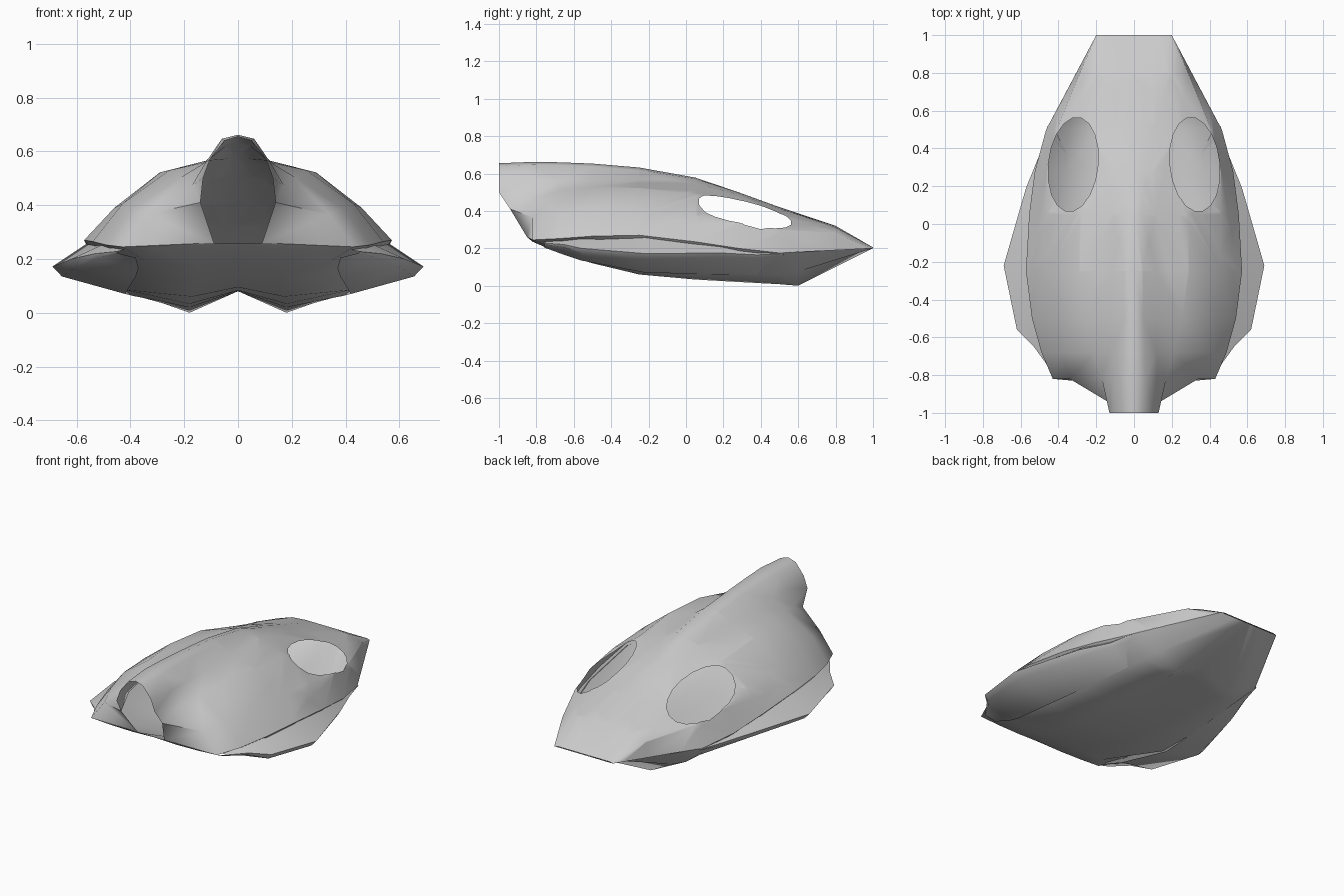
import bpy, bmesh
from math import sin, cos, pi, radians
from mathutils import Vector

if "Cube" in bpy.data.objects:
    bpy.data.objects.remove(bpy.data.objects["Cube"])


def loft(name, rows, flip=False, hole=None, angle=40):
    """Skin rows of right-half points, cut an optional hole, mirror to the left."""
    bm = bmesh.new()
    grid = [[bm.verts.new(p) for p in row] for row in rows]
    for a, b in zip(grid, grid[1:]):
        for j in range(len(a) - 1):
            f = [a[j], a[j + 1], b[j + 1], b[j]]
            bm.faces.new(f[::-1] if flip else f)
    bmesh.ops.remove_doubles(bm, verts=bm.verts[:], dist=0.0005)
    if hole:
        cut_hole(bm, hole)
    me = bpy.data.meshes.new(name)
    bm.to_mesh(me)
    bm.free()
    ob = bpy.data.objects.new(name, me)
    bpy.context.collection.objects.link(ob)
    mod = ob.modifiers.new("mirror", 'MIRROR')
    mod.merge_threshold = 0.001
    bpy.ops.object.select_all(action='DESELECT')
    ob.select_set(True)
    bpy.context.view_layer.objects.active = ob
    bpy.ops.object.modifier_apply(modifier="mirror")
    bpy.ops.object.shade_smooth_by_angle(angle=radians(angle))
    return ob


def cut_hole(bm, outline):
    """Clip the convex plan outline (counter-clockwise) out of the sheet."""
    bmesh.ops.triangulate(bm, faces=bm.faces[:])
    # only the faces around the eye need splitting
    inside = [f for f in bm.faces if f.calc_center_median().y > -.3]
    for a, b in zip(outline, outline[1:] + outline[:1]):
        n = Vector((b[1] - a[1], a[0] - b[0], 0)).normalized()
        co = Vector((a[0], a[1], 0))
        geom = set(inside)
        for f in inside:
            geom.update(f.edges)
            geom.update(f.verts)
        res = bmesh.ops.bisect_plane(bm, geom=list(geom), dist=1e-5,
                                     plane_co=co, plane_no=n)
        faces = {g for g in res['geom'] if isinstance(g, bmesh.types.BMFace)}
        faces.update(f for f in inside if f.is_valid)
        inside = [f for f in faces
                  if (f.calc_center_median() - co).dot(n) < 0]
    bmesh.ops.delete(bm, geom=inside, context='FACES')


def section(y, *xz):
    return [(x, y, z) for x, z in xz]


# upper shell: ridge, shoulders and rim, with an open slanted mouth
upper = [
    [(0, -1, .655), (.05, -1, .64), (.105, -1, .57), (.13, -1, .50),
     (.14, -.94, .41), (.09, -.85, .26)],
    section(-.82, (0, .662), (.06, .647), (.12, .56), (.17, .475), (.34, .365), (.43, .245)),
    section(-.68, (0, .66), (.055, .645), (.12, .56), (.21, .505), (.39, .39), (.49, .252)),
    section(-.5, (0, .653), (.05, .637), (.12, .56), (.255, .53), (.43, .405), (.54, .265)),
    section(-.25, (0, .632), (.045, .62), (.12, .565), (.29, .522), (.46, .39), (.572, .27)),
    section(.05, (0, .578), (.04, .572), (.11, .548), (.29, .49), (.46, .375), (.555, .235)),
    section(.28, (0, .50), (.04, .499), (.11, .488), (.28, .428), (.46, .335), (.525, .20)),
    section(.5, (0, .42), (.05, .419), (.10, .413), (.25, .38), (.41, .30), (.465, .175)),
    section(.8, (0, .32), (.05, .32), (.10, .32), (.19, .312), (.285, .28), (.306, .19)),
    section(1, (0, .205), (.05, .205), (.10, .205), (.14, .205), (.18, .205), (.2, .2)),
]
eye = [(.322 + .132 * cos(t) - .02 * sin(t), .315 + .25 * sin(t))
       for t in (2 * pi * k / 18 for k in range(18))]
loft("upper_shell", upper, hole=eye, angle=80)

# lower shell: two rounded lobes either side of a centre groove
lower = [
    section(-.85, (0, .26), (.03, .26), (.06, .26), (.09, .26)),
    section(-.82, (0, .24), (.15, .235), (.30, .238), (.43, .245)),
    section(-.68, (0, .19), (.15, .175), (.34, .19), (.49, .252)),
    section(-.5, (0, .135), (.15, .12), (.37, .145), (.54, .265)),
    section(-.25, (0, .095), (.17, .06), (.42, .085), (.572, .27)),
    section(.05, (0, .083), (.18, .033), (.40, .065), (.555, .235)),
    section(.28, (0, .082), (.18, .02), (.37, .06), (.525, .20)),
    section(.5, (0, .08), (.18, .008), (.35, .06), (.465, .175)),
    section(.6, (0, .08), (.18, 0), (.32, .075), (.412, .182)),
    section(1, (0, .2), (.02, .2), (.10, .2), (.2, .2)),
]
loft("lower_shell", lower, flip=True, angle=55)

# side fins: thin wedges flaring out along the rim
fin = [
    section(-.76, (.42, .235), (.45, .228), (.45, .222), (.38, .205)),
    section(-.65, (.47, .245), (.53, .22), (.52, .205), (.37, .165)),
    section(-.56, (.50, .255), (.62, .20), (.60, .17), (.38, .135)),
    section(-.22, (.55, .265), (.69, .172), (.655, .135), (.42, .07)),
    section(.19, (.52, .215), (.572, .175), (.55, .14), (.38, .06)),
    section(.38, (.475, .185), (.495, .165), (.48, .145), (.36, .06)),
    section(.52, (.445, .175), (.458, .172), (.455, .165), (.43, .15)),
]
loft("side_fins", fin, angle=60)
